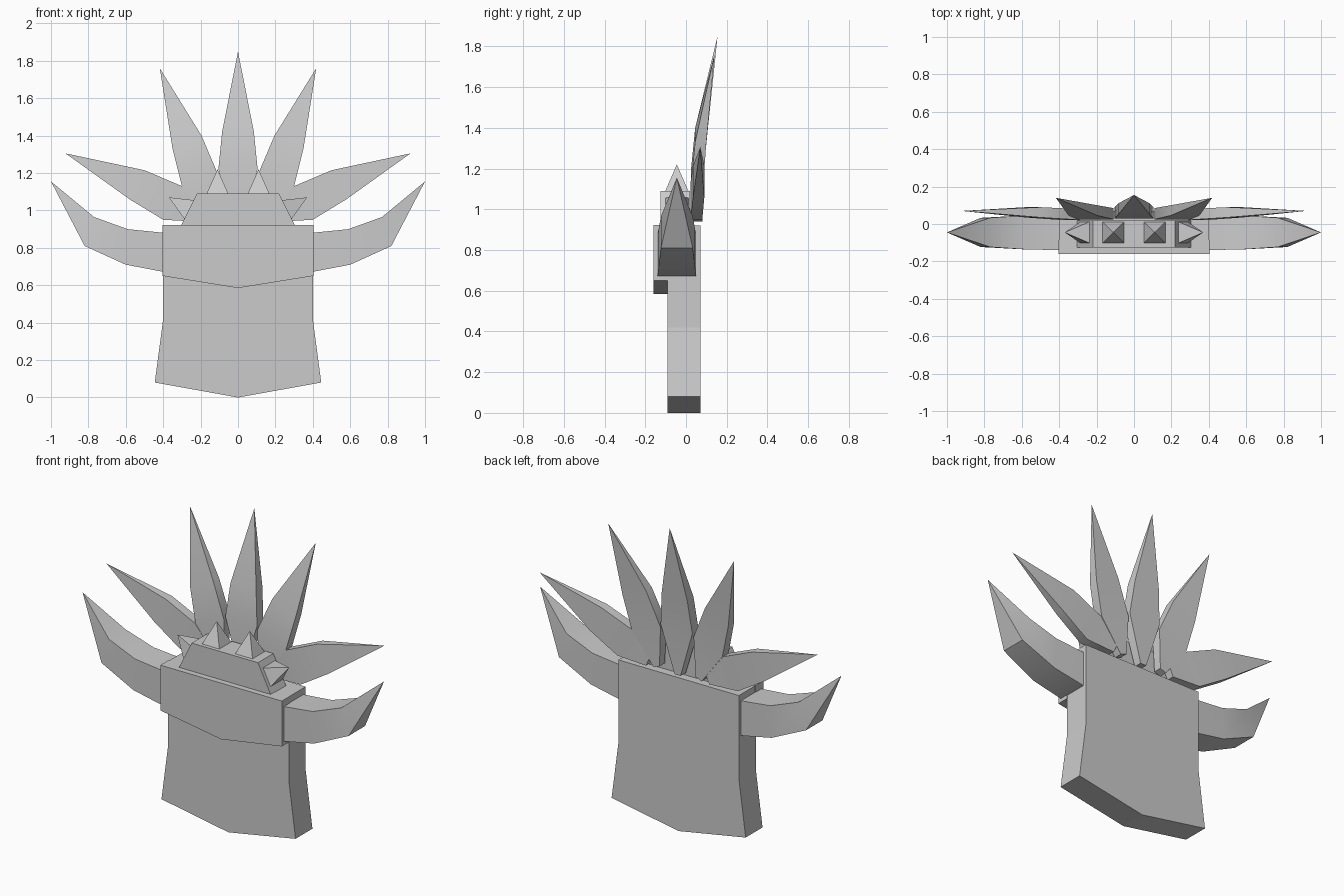
import bpy
import bmesh
from math import radians

cube = bpy.data.objects.get("Cube")
if cube:
    bpy.data.objects.remove(cube, do_unlink=True)

grey = bpy.data.materials.new("plain_grey")
grey.use_nodes = True
COLOUR = (0.6, 0.6, 0.6, 1)
grey.diffuse_color = COLOUR
grey.node_tree.nodes["Principled BSDF"].inputs["Base Color"].default_value = COLOUR


def finish(name, bm, smooth=False):
    """Clean the mesh and link it as a named object."""
    bmesh.ops.remove_doubles(bm, verts=bm.verts, dist=0.0005)
    bmesh.ops.recalc_face_normals(bm, faces=bm.faces)
    mesh = bpy.data.meshes.new(name)
    bm.to_mesh(mesh)
    bm.free()
    mesh.materials.append(grey)
    obj = bpy.data.objects.new(name, mesh)
    bpy.context.collection.objects.link(obj)
    if smooth:
        bpy.ops.object.select_all(action="DESELECT")
        obj.select_set(True)
        bpy.context.view_layer.objects.active = obj
        bpy.ops.object.shade_smooth_by_angle(angle=radians(30))


def slab(name, half, y0, y1):
    """Symmetric front outline, given by its +x half from top to bottom, extruded in y."""
    outline = half + [(-x, z) for x, z in reversed(half) if x > 0]
    bm = bmesh.new()
    face = bm.faces.new([bm.verts.new((x, y0, z)) for x, z in outline])
    moved = bmesh.ops.extrude_face_region(bm, geom=[face])["geom"]
    verts = [v for v in moved if isinstance(v, bmesh.types.BMVert)]
    bmesh.ops.translate(bm, verts=verts, vec=(0, y1 - y0, 0))
    finish(name, bm)


def blade(name, sections, tip, side):
    """Four-sided tapering loft; each section is (edge a, edge b, y front, y back)."""
    bm = bmesh.new()
    rings = []
    for (ax, az), (bx, bz), y0, y1 in sections:
        corners = [(ax, y0, az), (bx, y0, bz), (bx, y1, bz), (ax, y1, az)]
        rings.append([bm.verts.new((side * x, y, z)) for x, y, z in corners])
    bm.faces.new(rings[0])
    for low, high in zip(rings, rings[1:]):
        for i in range(4):
            j = (i + 1) % 4
            bm.faces.new((low[i], low[j], high[j], high[i]))
    end = bm.verts.new((side * tip[0], tip[1], tip[2]))
    for i in range(4):
        bm.faces.new((rings[-1][i], rings[-1][(i + 1) % 4], end))
    finish(name, bm, smooth=True)


def spike(name, a, b, apex, side):
    """Square pyramid standing on the line a-b."""
    mid, half = -0.045, 0.057
    bm = bmesh.new()
    base = [bm.verts.new((side * x, y, z)) for (x, z), y in
            ((a, mid - half), (b, mid - half), (b, mid + half), (a, mid + half))]
    top = bm.verts.new((side * apex[0], mid, apex[1]))
    bm.faces.new(base)
    for i in range(4):
        bm.faces.new((base[i], base[(i + 1) % 4], top))
    finish(name, bm)


# Main slab, brow band and stepped crown
slab("body", [(0.4, 0.92), (0.4, 0.42), (0.445, 0.08), (0, 0)], -0.09, 0.07)
slab("brow", [(0.403, 0.922), (0.403, 0.65), (0, 0.585)], -0.16, -0.085)
slab("crown", [(0.22, 1.09), (0.305, 0.92)], -0.125, 0.02)

# Horn sections, upper edge then lower edge
horn = [((0.39, 0.88), (0.39, 0.67), -0.14, 0.05),
        ((0.59, 0.9), (0.6, 0.71), -0.135, 0.045),
        ((0.77, 0.965), (0.82, 0.81), -0.123, 0.033)]

# Feather sections from root to shoulder to tip
middle = [((-0.02, 0.94), (0.02, 0.94), 0.03, 0.08),
          ((-0.105, 1.22), (0.105, 1.22), 0.03, 0.09),
          ((-0.085, 1.42), (0.085, 1.42), 0.05, 0.11)]
inner = [((0.12, 0.96), (0.16, 0.945), 0.03, 0.08),
         ((0.11, 1.2), (0.3, 1.13), 0.025, 0.085),
         ((0.195, 1.4), (0.35, 1.33), 0.045, 0.1)]
outer = [((0.19, 0.985), (0.21, 0.94), 0.03, 0.08),
         ((0.3, 1.13), (0.4, 0.95), 0.022, 0.08),
         ((0.5, 1.215), (0.58, 1.06), 0.035, 0.09)]

blade("middle_feather", middle, (0, 0.155, 1.85), 1)
for label, side in (("left", 1), ("right", -1)):
    blade(label + "_horn", horn, (1.0, -0.045, 1.155), side)
    blade(label + "_inner_feather", inner, (0.418, 0.14, 1.76), side)
    blade(label + "_outer_feather", outer, (0.922, 0.07, 1.305), side)
    spike(label + "_top_spike", (0.052, 1.089), (0.168, 1.089), (0.11, 1.22), side)
    spike(label + "_side_spike", (0.237, 1.055), (0.287, 0.955), (0.37, 1.07), side)
